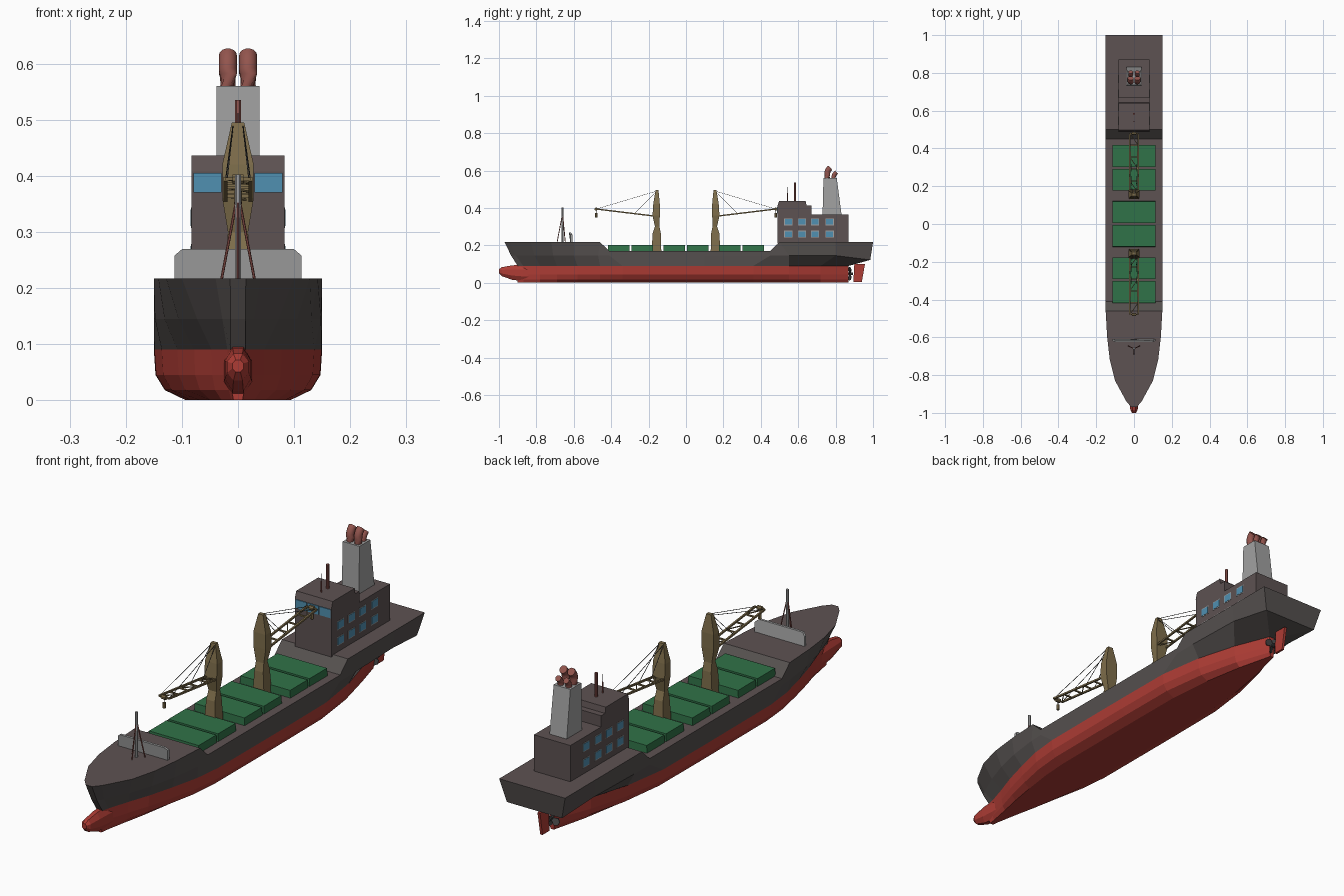
import bpy
import bmesh
import math
from mathutils import Vector

if "Cube" in bpy.data.objects:
    bpy.data.objects.remove(bpy.data.objects["Cube"])


def material(name, r, g, b):
    mat = bpy.data.materials.new(name)
    mat.use_nodes = True
    mat.diffuse_color = (r, g, b, 1)
    mat.node_tree.nodes["Principled BSDF"].inputs["Base Color"].default_value = (r, g, b, 1)
    return mat


HULL = material("hull charcoal", .09, .08, .077)
HOUSE = material("deck brown grey", .11, .085, .085)
RED = material("antifouling red", .42, .045, .035)
GREEN = material("hatch green", .03, .17, .065)
TAN = material("crane tan", .21, .155, .07)
GREY = material("light grey", .36, .36, .36)
BLUE = material("window blue", .08, .28, .44)
RUST = material("pipe rust", .29, .09, .075)
DARK = material("dark metal", .05, .05, .05)


def make(name, verts, faces, *mats):
    """Build a mesh object with consistent outward normals."""
    mesh = bpy.data.meshes.new(name)
    mesh.from_pydata(verts, [], faces)
    bm = bmesh.new()
    bm.from_mesh(mesh)
    bmesh.ops.recalc_face_normals(bm, faces=bm.faces)
    bm.to_mesh(mesh)
    bm.free()
    for mat in mats:
        mesh.materials.append(mat)
    obj = bpy.data.objects.new(name, mesh)
    bpy.context.collection.objects.link(obj)
    return obj


def loft(name, sections, *mats):
    """Skin a row of closed sections and cap both ends."""
    n = len(sections[0])
    verts = [p for section in sections for p in section]
    faces = [tuple(range(n)), tuple(range(len(verts) - n, len(verts)))]
    for s in range(len(sections) - 1):
        for i in range(n):
            j = (i + 1) % n
            faces.append((s * n + i, s * n + j, s * n + n + j, s * n + n + i))
    return make(name, verts, faces, *mats)


def rect(z, hx, y0, y1, x=0):
    return [(x - hx, y0, z), (x + hx, y0, z), (x + hx, y1, z), (x - hx, y1, z)]


def box(name, x, hx, y0, y1, z0, z1, mat):
    return loft(name, [rect(z0, hx, y0, y1, x), rect(z1, hx, y0, y1, x)], mat)


def tube(name, path, radius, mat, sides=8):
    """Round bar swept along a path."""
    path = [Vector(p) for p in path]
    sections = []
    for i, p in enumerate(path):
        tangent = path[min(i + 1, len(path) - 1)] - path[max(i - 1, 0)]
        turn = tangent.to_track_quat('Z', 'X')
        ring = []
        for k in range(sides):
            a = math.tau * (k + .5) / sides
            ring.append(p + turn @ Vector((radius * math.cos(a), radius * math.sin(a), 0)))
        sections.append(ring)
    obj = loft(name, sections, mat)
    if sides > 8:
        for face in obj.data.polygons:
            face.use_smooth = len(face.vertices) == 4
    return obj


# Hull stations: y and half width at the deck, the knuckle and the waterline
stations = [
    (-.97, .014, -.935, .013, -.9, .013), (-.94, .04, -.91, .028, -.87, .019),
    (-.83, .1, -.81, .073, -.78, .047), (-.72, .128, -.71, .106, -.69, .078),
    (-.6, .142, -.6, .131, -.58, .108), (-.46, .15, -.47, .148, -.46, .136),
    (-.41, .15, -.41, .15, -.34, .149), (.1, .15, .1, .15, .1, .15),
    (.45, .15, .45, .15, .36, .148), (.5, .15, .55, .15, .55, .12),
    (.8, .15, .8, .143, .72, .072), (1, .15, .985, .125, .87, .012)]
underwater = [(.045, .98), (.018, .87), (0, .62)]
sections = []
for yd, wd, yk, wk, yw, ww in stations:
    deck_z = .17 if abs(yd) < .455 else .217
    knuckle_z = .122 if yd == 1 else .145
    half = [(wd, yd, deck_z), (wk, yk, knuckle_z), (ww, yw, .09)]
    half += [(ww * f, yw, z) for z, f in underwater]
    sections.append(half + [(-x, y, z) for x, y, z in reversed(half)])

verts = [p for section in sections for p in section]
ring, last = len(sections[0]), len(sections) - 1
faces = []
for s in range(last):
    for i in range(ring):
        j = (i + 1) % ring
        faces.append((s * ring + i, s * ring + j, (s + 1) * ring + j, (s + 1) * ring + i))
for s in (0, last):
    for i in range(ring // 2 - 1):
        a, b = s * ring + i, s * ring + ring - 1 - i
        faces.append((a, a + 1, b - 1, b))
hull = make("hull", verts, faces, HULL, RED, HOUSE)
for face in hull.data.polygons:
    if face.center.z < .0899:
        face.material_index = 1
    elif face.normal.z > .9:
        face.material_index = 2

# Bulbous bow: rings of y, half width, bottom and top
bulb = []
for y, w, low, high in [(-1, .011, .05, .072), (-.985, .021, .035, .083),
                        (-.93, .025, .016, .093), (-.87, .027, .008, .096),
                        (-.74, .03, .002, .089)]:
    mid, h = (low + high) / 2, (high - low) / 2
    bulb.append([(w * math.cos(a), y, mid + h * math.sin(a) / math.sin(math.radians(67.5)))
                 for a in [math.tau * (k + .5) / 8 for k in range(8)]])
loft("bulbous_bow", bulb, RED)

# Rudder and propeller
loft("rudder", [rect(.004, .005, .895, .94), rect(.1, .006, .9, .957)], RED)
tube("propeller_hub", [(0, .85, .048), (0, .892, .048)], .008, DARK)
for k in range(4):
    a = math.tau * k / 4 + .4
    out = Vector((math.cos(a), 0, math.sin(a)))
    side = Vector((-math.sin(a), .6, math.cos(a)))
    hub = Vector((0, .876, .048))
    thick = Vector((0, .0015, 0))
    blade = [hub + out * r + side * w for r, w in
             [(.004, -.004), (.025, -.013), (.038, -.005), (.038, .006), (.025, .013), (.004, .004)]]
    loft("propeller_blade", [[p - thick for p in blade], [p + thick for p in blade]], DARK)

# Hatch covers in three pairs
for pair in (-.297, 0, .297):
    for end in (-1, 1):
        y = pair + end * .063
        loft("hatch_cover", [rect(.168, .115, y - .058, y + .058),
                             rect(.201, .113, y - .057, y + .057)], GREEN)


def crane(side):
    """Deck crane whose jib points along side * y."""
    tower = [(.168, .026, .132, .184), (.265, .02, .135, .178), (.3, .018, .142, .166),
             (.36, .028, .14, .179), (.42, .028, .14, .175), (.495, .011, .147, .163)]
    loft("crane_tower", [rect(z, w, a * side, b * side) for z, w, a, b in tower], TAN)

    def jib(t, x):
        return Vector((x, side * (.165 + .315 * t), .356 + .038 * t))

    for x in (-.022, .022):
        tube("jib_rail", [jib(0, x), jib(1, x)], .005, TAN, 4)
        for t in (.35, 1):
            tube("jib_cable", [(x * .4, side * .157, .49), jib(t, x)], .0012, DARK, 4)
    for k in range(6):
        t = k / 5
        tube("jib_rung", [jib(t, -.022), jib(t, .022)], .004, TAN, 4)
        if k % 2:
            tube("jib_brace", [jib(t, -.022), jib(t - .2, .022)], .0025, TAN, 4)
    tip = jib(1, 0)
    tube("jib_sheave", [tip - Vector((.01, 0, 0)), tip + Vector((.01, 0, 0))], .009, TAN)
    tube("hook_cable", [tip, tip - Vector((0, 0, .03))], .0015, DARK, 4)
    tube("hook_block", [tip - Vector((0, 0, .022)), tip - Vector((0, 0, .044))], .007, TAN, 6)


crane(-1)
crane(1)

# Deckhouse, bridge and visor roof
box("deckhouse", 0, .083, .49, .87, .21, .366, HOUSE)
box("bridge", 0, .083, .49, .67, .36, .412, HOUSE)
loft("bridge_roof", [rect(.408, .083, .488, .645), rect(.436, .083, .497, .64)], HOUSE)

# Windows as thin plates
for x, w in ((-.054, .025), (0, .025), (.054, .025)):
    box("bridge_window", x, w, .487, .492, .37, .405, BLUE)
for side in (-1, 1):
    for y in (.547, .62, .69, .768):
        for z in (.26, .325):
            box("cabin_window", side * .083, .002, y - .019, y + .019, z - .015, z + .015, BLUE)
            box("window_frame", side * .083, .001, y - .022, y + .022, z - .018, z + .018, GREY)

# Funnel with bent exhaust pipes
loft("funnel", [rect(.36, .039, .73, .832), rect(.56, .038, .735, .806)], GREY)
for x in (-.018, .018):
    for y, rise, r in ((.755, .612, .016), (.788, .588, .012)):
        bend = [(x, y, .55), (x, y, rise - .03)]
        for k in range(1, 6):
            a = math.radians(11 * k)
            bend.append((x, y + .04 * (1 - math.cos(a)), rise - .03 + .04 * math.sin(a)))
        tube("exhaust_pipe", bend, r, RUST, 14)

# Bridge masts
tube("signal_mast", [(0, .583, .43), (0, .583, .535)], .006, RUST)
tube("radio_mast", [(0, .542, .43), (0, .542, .48)], .003, RUST, 6)
tube("whip_aerial", [(0, .542, .47), (0, .542, .512)], .0013, DARK, 4)

# Breakwater with swept, chamfered ends
outline = [(-.113, .21), (.113, .21), (.113, .258), (.1, .269), (-.1, .269), (-.113, .258)]
loft("breakwater", [[(x, y + .008 * (abs(x) > .11), z) for x, z in outline]
                    for y in (-.626, -.616)], GREY)

# Foremast on a tripod
tube("foremast", [(0, -.66, .21), (0, -.66, .402)], .006, GREY)
for x, y in ((-.03, -.645), (.03, -.645), (0, -.69)):
    tube("mast_leg", [(x, y, .212), (0, -.66, .37)], .0025, RUST, 6)
